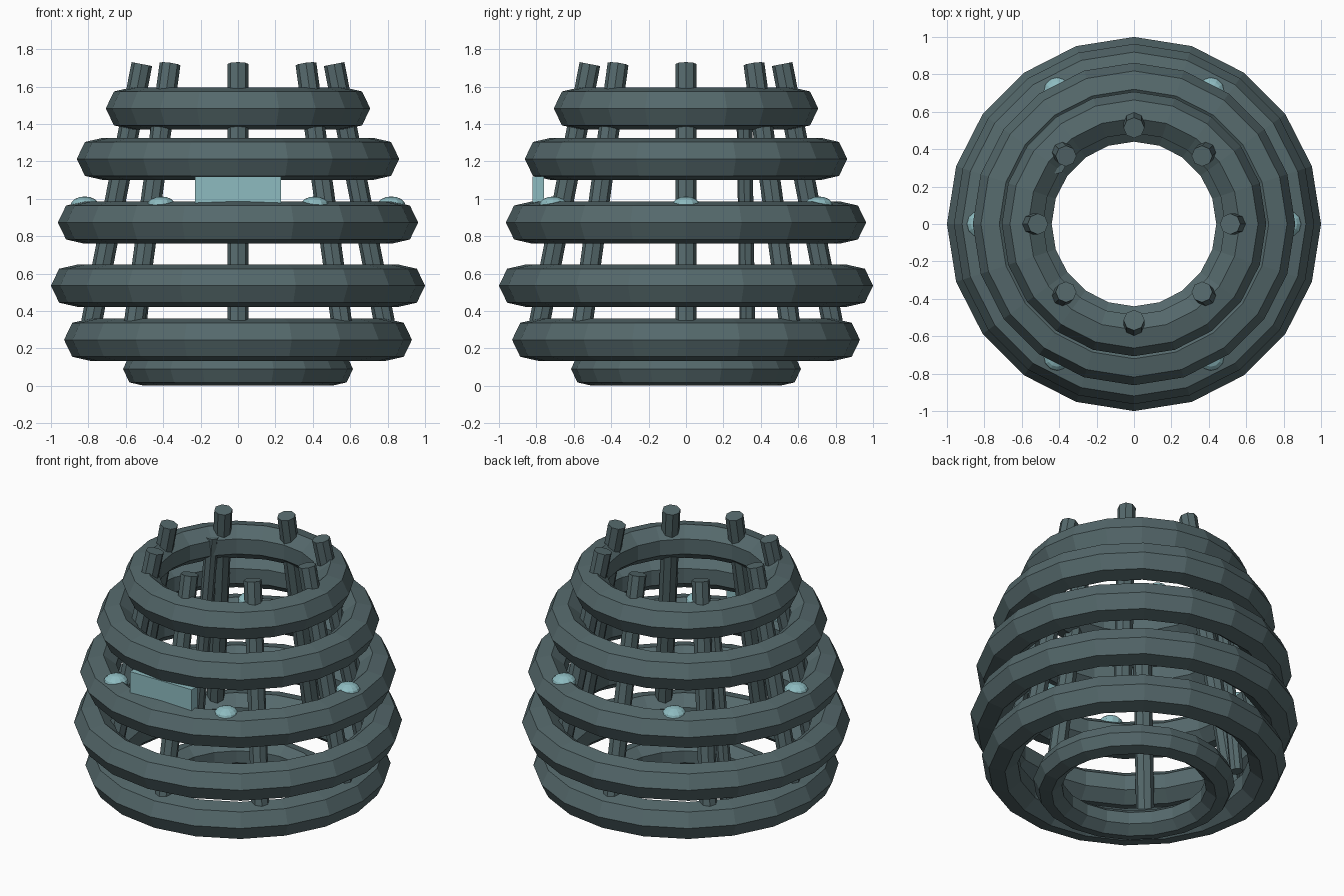
import bpy
import math
from mathutils import Vector

if "Cube" in bpy.data.objects:
    bpy.data.objects.remove(bpy.data.objects["Cube"], do_unlink=True)


def material(name, rgb):
    m = bpy.data.materials.new(name)
    m.use_nodes = True
    m.diffuse_color = (*rgb, 1)
    m.node_tree.nodes["Principled BSDF"].inputs["Base Color"].default_value = (*rgb, 1)
    return m


slate = material("dark slate", (0.09, 0.14, 0.148))
aqua = material("pale aqua", (0.27, 0.5, 0.53))


def finish(name, mat):
    ob = bpy.context.object
    ob.name = name
    ob.data.materials.append(mat)
    return ob


def ring(name, outer, z, tube):
    bpy.ops.mesh.primitive_torus_add(
        major_segments=20, minor_segments=7, major_radius=outer - tube,
        minor_radius=tube, location=(0, 0, z))
    finish(name, slate)


def rod(name, bottom, top, radius):
    a, b = Vector(bottom), Vector(top)
    bpy.ops.mesh.primitive_cylinder_add(
        vertices=8, radius=radius, depth=(b - a).length, location=(a + b) / 2)
    ob = finish(name, slate)
    ob.rotation_euler = (b - a).to_track_quat('Z', 'Y').to_euler()


# Stacked rings forming the barrel outline
ring("base_ring", 0.615, 0.09, 0.092)
for i, (outer, z) in enumerate([(0.93, 0.246), (1.0, 0.535), (0.963, 0.873),
                                (0.862, 1.213), (0.707, 1.483)]):
    ring(f"body_ring_{i + 1}", outer, z, 0.116)

# Leaning upright bars
for i in range(8):
    a = i * math.tau / 8
    c, s = math.cos(a), math.sin(a)
    rod(f"upright_bar_{i + 1}", (0.8 * c, 0.8 * s, 0.25),
        (0.514 * c, 0.514 * s, 1.72), 0.056)

# Slim inner rod
rod("inner_rod", (-0.54, 0.33, 0.22), (-0.41, 0.31, 1.55), 0.042)

# Domed lamps on the middle ring
for i in range(6):
    a = i * math.tau / 6
    bpy.ops.mesh.primitive_uv_sphere_add(
        segments=12, ring_count=8, radius=0.075,
        location=(0.82 * math.cos(a), 0.82 * math.sin(a), 0.965))
    finish(f"lamp_{i + 1}", aqua).scale.z = 0.63

# Front plate
bpy.ops.mesh.primitive_cube_add(size=1, location=(0, -0.79, 1.03))
finish("front_plate", aqua).scale = (0.46, 0.06, 0.18)
